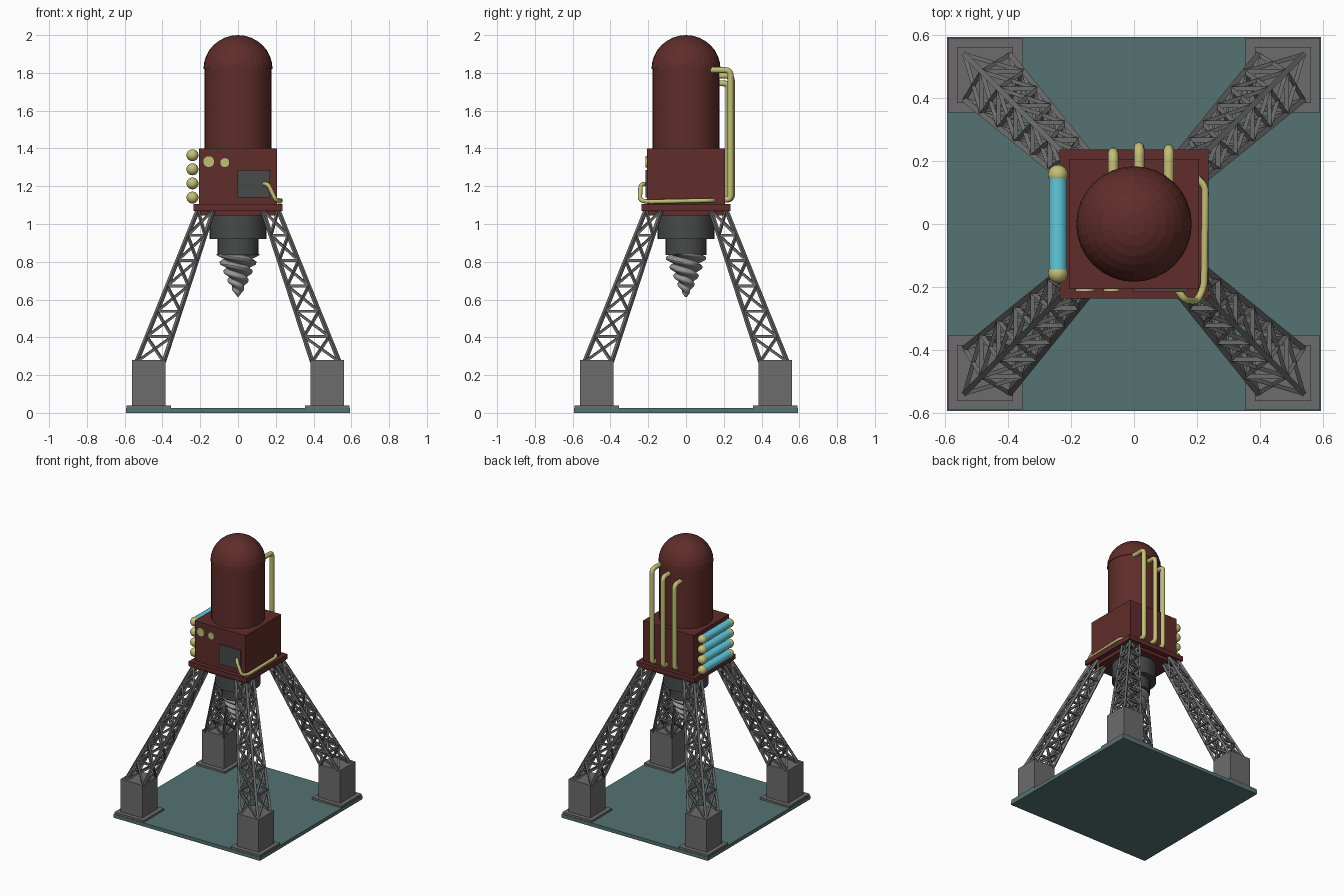
import bpy, bmesh, math
from mathutils import Vector, Matrix

if "Cube" in bpy.data.objects:
    bpy.data.objects.remove(bpy.data.objects["Cube"])


def material(name, rgb):
    m = bpy.data.materials.new(name)
    m.diffuse_color = (*rgb, 1)
    m.use_nodes = True
    m.node_tree.nodes["Principled BSDF"].inputs["Base Color"].default_value = m.diffuse_color
    return m


RED = material("red_paint", (0.115, 0.026, 0.023))
TEAL = material("teal_plate", (0.09, 0.17, 0.17))
YELLOW = material("yellow_pipe", (0.55, 0.52, 0.18))
CYAN = material("cyan_tank", (0.12, 0.58, 0.72))
GREY = material("mid_grey", (0.15, 0.15, 0.15))
DARK = material("dark_grey", (0.065, 0.07, 0.07))
STEEL = material("steel", (0.3, 0.3, 0.3))


def finish(name, bm, mat, smooth=None):
    bmesh.ops.recalc_face_normals(bm, faces=bm.faces)
    me = bpy.data.meshes.new(name)
    bm.to_mesh(me)
    bm.free()
    ob = bpy.data.objects.new(name, me)
    bpy.context.collection.objects.link(ob)
    me.materials.append(mat)
    if smooth:
        bpy.ops.object.select_all(action='DESELECT')
        ob.select_set(True)
        bpy.context.view_layer.objects.active = ob
        bpy.ops.object.shade_smooth_by_angle(angle=math.radians(smooth))
    return ob


def add_box(bm, lo, hi):
    lo, hi = Vector(lo), Vector(hi)
    bmesh.ops.create_cube(bm, size=1, matrix=Matrix.Translation((lo + hi) / 2)
                          @ Matrix.Diagonal((*(hi - lo), 1)))


def box(name, lo, hi, mat):
    bm = bmesh.new()
    add_box(bm, lo, hi)
    return finish(name, bm, mat)


def add_beam(bm, a, b, w):
    a, b = Vector(a), Vector(b)
    d = b - a
    rot = d.to_track_quat('Z', 'Y').to_matrix().to_4x4()
    bmesh.ops.create_cube(bm, size=1, matrix=Matrix.Translation((a + b) / 2) @ rot
                          @ Matrix.Diagonal((w, w, d.length, 1)))


def lathe(name, profile, mat, origin=(0, 0, 0), axis='Z', n=32, smooth=None):
    # revolve (radius, height) pairs about z, then lay along y if asked
    bm = bmesh.new()
    vs = [bm.verts.new((r, 0, z)) for r, z in profile]
    es = [bm.edges.new(p) for p in zip(vs, vs[1:])]
    bmesh.ops.spin(bm, geom=vs + es, cent=(0, 0, 0), axis=(0, 0, 1),
                   angle=2 * math.pi, steps=n, use_duplicate=False)
    bmesh.ops.remove_doubles(bm, verts=bm.verts, dist=1e-5)
    m = Matrix.Translation(origin)
    if axis == 'Y':
        m = m @ Matrix.Rotation(-math.pi / 2, 4, 'X')
    bm.transform(m)
    return finish(name, bm, mat, smooth)


def cyl(name, r, z0, z1, mat, **kw):
    return lathe(name, [(0, z0), (r, z0), (r, z1), (0, z1)], mat, smooth=30, **kw)


def pipe(name, pts, r, fillet):
    # round the corners of a polyline, then bevel it into a tube
    pts = [Vector(p) for p in pts]
    path = [pts[0]]
    for p, c, q in zip(pts, pts[1:], pts[2:]):
        f = min(fillet, (p - c).length * 0.48, (q - c).length * 0.48)
        a, b = c + (p - c).normalized() * f, c + (q - c).normalized() * f
        for i in range(7):
            t = i / 6
            path.append(a * (1 - t) ** 2 + c * 2 * t * (1 - t) + b * t * t)
    path.append(pts[-1])
    cu = bpy.data.curves.new(name, 'CURVE')
    cu.dimensions = '3D'
    cu.bevel_depth, cu.bevel_resolution, cu.use_fill_caps = r, 3, True
    sp = cu.splines.new('POLY')
    sp.points.add(len(path) - 1)
    for s, p in zip(sp.points, path):
        s.co = (*p, 1)
    sp.use_smooth = True
    cu.materials.append(YELLOW)
    ob = bpy.data.objects.new(name, cu)
    bpy.context.collection.objects.link(ob)


# ground plate, feet and lattice legs
box("base_plate", (-0.593, -0.593, 0), (0.593, 0.593, 0.026), TEAL)
BOTTOM, TOP, CELLS = 0.27, 1.075, 6
for sx, side in ((-1, "left"), (1, "right")):
    for sy, end in ((-1, "front"), (1, "back")):
        cx, cy = 0.472 * sx, 0.472 * sy
        bm = bmesh.new()
        add_box(bm, (cx - 0.118, cy - 0.118, 0.02), (cx + 0.118, cy + 0.118, 0.04))
        add_box(bm, (cx - 0.088, cy - 0.088, 0.03), (cx + 0.088, cy + 0.088, 0.28))
        finish(f"{end}_{side}_foot", bm, GREY)

        def ring(t):
            o = 0.537 + (0.212 - 0.537) * t
            i = 0.393 + (0.13 - 0.393) * t
            z = BOTTOM + (TOP - BOTTOM) * t
            return [Vector((x * sx, y * sy, z)) for x, y in ((i, i), (o, i), (o, o), (i, o))]

        bm = bmesh.new()
        for a, b in zip(ring(0), ring(1)):
            add_beam(bm, a, b, 0.017)
        for k in range(CELLS):
            lo, hi = ring(k / CELLS), ring((k + 1) / CELLS)
            for j in range(4):
                m = (j + 1) % 4
                add_beam(bm, hi[j], hi[m], 0.015)
                add_beam(bm, lo[j], hi[m], 0.013)
                add_beam(bm, lo[m], hi[j], 0.013)
        finish(f"{end}_{side}_leg", bm, GREY)

# platform, housing and domed tower
box("lower_platform", (-0.2, -0.2, 1.045), (0.2, 0.2, 1.072), RED)
box("platform", (-0.236, -0.236, 1.07), (0.236, 0.236, 1.105), RED)
box("housing", (-0.206, -0.206, 1.1), (0.206, 0.206, 1.4), RED)
cyl("tower", 0.178, 1.39, 1.83, RED)
dome = [(0, 1.82)] + [(0.183 * math.cos(a), 1.82 + 0.18 * math.sin(a))
                      for a in (i * math.pi / 16 for i in range(8))] + [(0, 2.0)]
lathe("dome", dome, RED)

# drill motor, chuck and screw bit
cyl("drill_motor", 0.15, 0.92, 1.05, DARK)
cyl("drill_chuck", 0.108, 0.835, 0.925, DARK)
bm = bmesh.new()
SEG, ROWS, Z0, Z1 = 40, 90, 0.612, 0.84
rows = []
for r in range(ROWS + 1):
    t = r / ROWS
    z = Z0 + (Z1 - Z0) * t
    row = []
    for s in range(SEG):
        a = 2 * math.pi * s / SEG
        phase = (z / 0.048 + 2 * a / (2 * math.pi)) % 1
        ridge = 1 - abs(2 * phase - 1)
        rad = 0.115 * t ** 0.75 * (0.66 + 0.34 * min(1, 1.3 * ridge))
        row.append(bm.verts.new((rad * math.cos(a), rad * math.sin(a), z)))
    rows.append(row)
for lo, hi in zip(rows, rows[1:]):
    for s in range(SEG):
        m = (s + 1) % SEG
        bm.faces.new((lo[s], lo[m], hi[m], hi[s]))
bm.faces.new(rows[-1])
bmesh.ops.remove_doubles(bm, verts=rows[0], dist=1e-5)
finish("drill_bit", bm, STEEL, 40)

# gas tanks on the left with domed ends
for i in range(4):
    o = (-0.241, 0, 1.14 + 0.0747 * i)
    cyl(f"tank_{i + 1}", 0.029, -0.153, 0.153, CYAN, origin=o, axis='Y', n=24)
    for s, end in ((-1, "front"), (1, "back")):
        bm = bmesh.new()
        bmesh.ops.create_uvsphere(bm, u_segments=24, v_segments=12, radius=0.0315,
                                  matrix=Matrix.Translation((o[0], 0.156 * s, o[2])))
        finish(f"tank_{i + 1}_{end}_cap", bm, YELLOW, 30)

# front dials, control panel and its cable
cyl("large_dial", 0.031, 0, 0.014, YELLOW, origin=(-0.155, -0.214, 1.33), axis='Y')
cyl("small_dial", 0.026, 0, 0.014, YELLOW, origin=(-0.07, -0.214, 1.325), axis='Y')
box("control_panel", (-0.002, -0.215, 1.14), (0.17, -0.2, 1.285), DARK)
pipe("panel_cable", [(0.135, -0.205, 1.213), (0.16, -0.24, 1.21), (0.2, -0.245, 1.125),
                     (0.222, -0.2, 1.118), (0.226, 0.12, 1.125), (0.195, 0.15, 1.125)],
     0.0115, 0.035)

# three back pipes from the housing to the tower
for i, (x, y, z) in enumerate(((-0.066, 0.226, 1.745), (0.016, 0.243, 1.785), (0.11, 0.236, 1.815))):
    pipe(f"back_pipe_{i + 1}", [(x, 0.19, 1.13), (x, y, 1.13), (x, y, z), (x, 0.13, z)],
         0.0165, 0.03)
